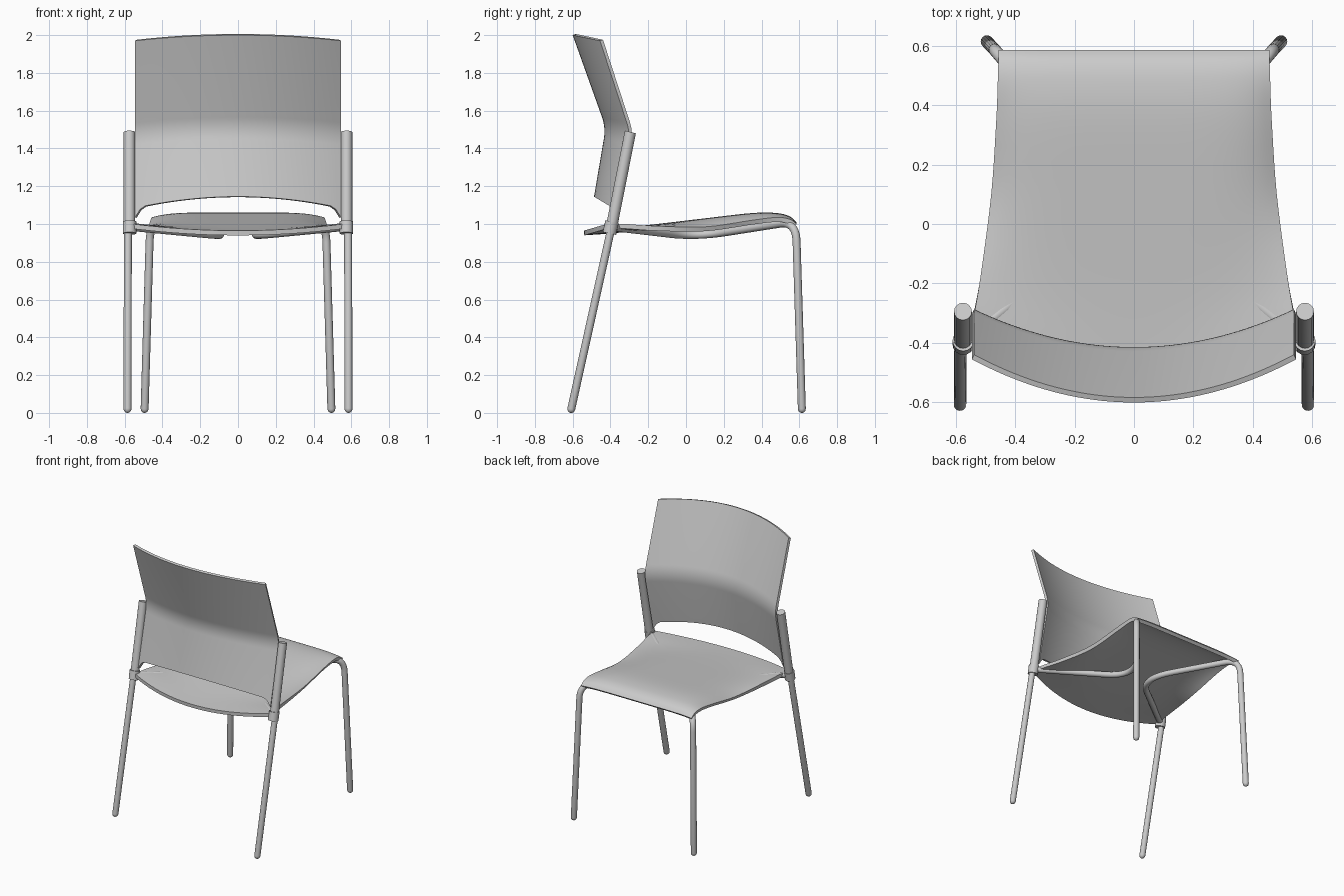
import bpy
from mathutils import Vector

if "Cube" in bpy.data.objects:
    bpy.data.objects.remove(bpy.data.objects["Cube"])


def finish(obj):
    """Apply modifiers / curve bevel and smooth shade."""
    bpy.ops.object.select_all(action='DESELECT')
    obj.select_set(True)
    bpy.context.view_layer.objects.active = obj
    bpy.ops.object.convert(target='MESH')
    bpy.ops.object.shade_smooth_by_angle(angle=0.6)


def fillet(points, sizes, steps=10):
    """Round the inner corners of a polyline."""
    pts = [Vector(p) for p in points]
    out = [pts[0]]
    for i, r in zip(range(1, len(pts) - 1), sizes):
        b = pts[i]
        a = b + (pts[i - 1] - b).normalized() * r
        c = b + (pts[i + 1] - b).normalized() * r
        for k in range(steps + 1):
            t = k / steps
            out.append(a * (1 - t) ** 2 + b * 2 * t * (1 - t) + c * t * t)
    return out + [pts[-1]]


def tube(name, pts, radius, foot=False):
    """Round tube along points; foot=True domes the first end."""
    pts = [Vector(p) for p in pts]
    radii = [1.0] * len(pts)
    if foot:
        d = (pts[1] - pts[0]).normalized() * radius
        pts = [pts[0], pts[0] + d * 0.13, pts[0] + d * 0.5, pts[0] + d] + pts[1:]
        radii = [0.15, 0.5, 0.87] + radii
    cu = bpy.data.curves.new(name, 'CURVE')
    cu.dimensions = '3D'
    cu.bevel_depth = radius
    cu.bevel_resolution = 6
    cu.use_fill_caps = True
    sp = cu.splines.new('POLY')
    sp.points.add(len(pts) - 1)
    for p, co, r in zip(sp.points, pts, radii):
        p.co = (*co, 1)
        p.radius = r
    obj = bpy.data.objects.new(name, cu)
    bpy.context.collection.objects.link(obj)
    finish(obj)


def sheet(name, columns, thickness):
    """Thick shell from a list of point columns (left to right)."""
    n = len(columns[0])
    verts = [p for col in columns for p in col]
    faces = [(i * n + j, (i + 1) * n + j, (i + 1) * n + j + 1, i * n + j + 1)
             for i in range(len(columns) - 1) for j in range(n - 1)]
    me = bpy.data.meshes.new(name)
    me.from_pydata(verts, [], faces)
    obj = bpy.data.objects.new(name, me)
    bpy.context.collection.objects.link(obj)
    mod = obj.modifiers.new('shell', 'SOLIDIFY')
    mod.thickness = thickness
    mod.offset = -1
    finish(obj)


def spline(keys, steps=5):
    """Catmull-Rom through rows of numbers."""
    k = [keys[0]] + keys + [keys[-1]]
    rows = []
    for i in range(1, len(k) - 2):
        for s in range(steps):
            t = s / steps
            rows.append([0.5 * (2 * b + (c - a) * t + (2 * a - 5 * b + 4 * c - d) * t * t
                                + (3 * b - a - 3 * c + d) * t ** 3)
                         for a, b, c, d in zip(*k[i - 1:i + 3])])
    return rows + [keys[-1]]


N = 40
us = [-1 + 2 * i / N for i in range(N + 1)]

# Seat: y, edge y offset, half width, centre z, edge z, edge sharpness
seat_rows = spline([
    [-0.54, 0.12, 0.555, 0.965, 1.00, 2],
    [-0.40, 0.08, 0.540, 0.975, 1.00, 2],
    [-0.20, 0.03, 0.515, 0.995, 0.99, 3],
    [0.10, 0.0, 0.480, 1.030, 0.985, 5],
    [0.35, 0.0, 0.463, 1.058, 1.02, 6],
    [0.48, 0.0, 0.458, 1.058, 1.035, 6],
    [0.55, 0.0, 0.456, 1.040, 1.025, 6],
    [0.585, 0.0, 0.455, 1.008, 1.00, 6]])
sheet('seat', [[(w * u, y + off * u * u, zc + (ze - zc) * abs(u) ** p)
                for y, off, w, zc, ze, p in seat_rows] for u in us], 0.025)

# Backrest: curved shell with a bend and an arched lower edge
back_cols = []
for u in us:
    q = u * u
    drop = max(0, (abs(u) - 0.9) / 0.1) ** 2
    x = 0.545 * u
    back_cols.append(fillet([
        (x, -0.487 + 0.10 * q - 0.01 * drop, 1.145 - 0.06 * q - 0.05 * drop),
        (x, -0.425 + 0.13 * q, 1.51 - 0.03 * q),
        (x, -0.600 + 0.145 * q, 2.0 - 0.03 * q)], [0.06], 8))
sheet('backrest', back_cols, 0.018)

for side, s in (('left', -1), ('right', 1)):
    # Front leg and its bent rail under the seat, ending at the rear post
    tube(f'{side}_front_leg_and_rail', fillet([
        (s * 0.495, 0.614, 0), (s * 0.465, 0.582, 1.015),
        (s * 0.017, 0.052, 0.932), (s * 0.575, -0.40, 0.985)],
        [0.11, 0.22]), 0.021, foot=True)
    # Rear leg
    tube(f'{side}_rear_leg', [(s * 0.585, -0.612, 0), (s * 0.583, -0.395, 0.98)],
         0.021, foot=True)
    # Back post with rounded top
    tube(f'{side}_back_post', [(s * 0.575, -0.294, 1.487), (s * 0.575, -0.297, 1.475),
                               (s * 0.575, -0.395, 0.98)], 0.03)
    # Collar joining seat, leg and post
    tube(f'{side}_collar', [(s * 0.574, -0.405, 0.95), (s * 0.574, -0.392, 1.012)], 0.036)
